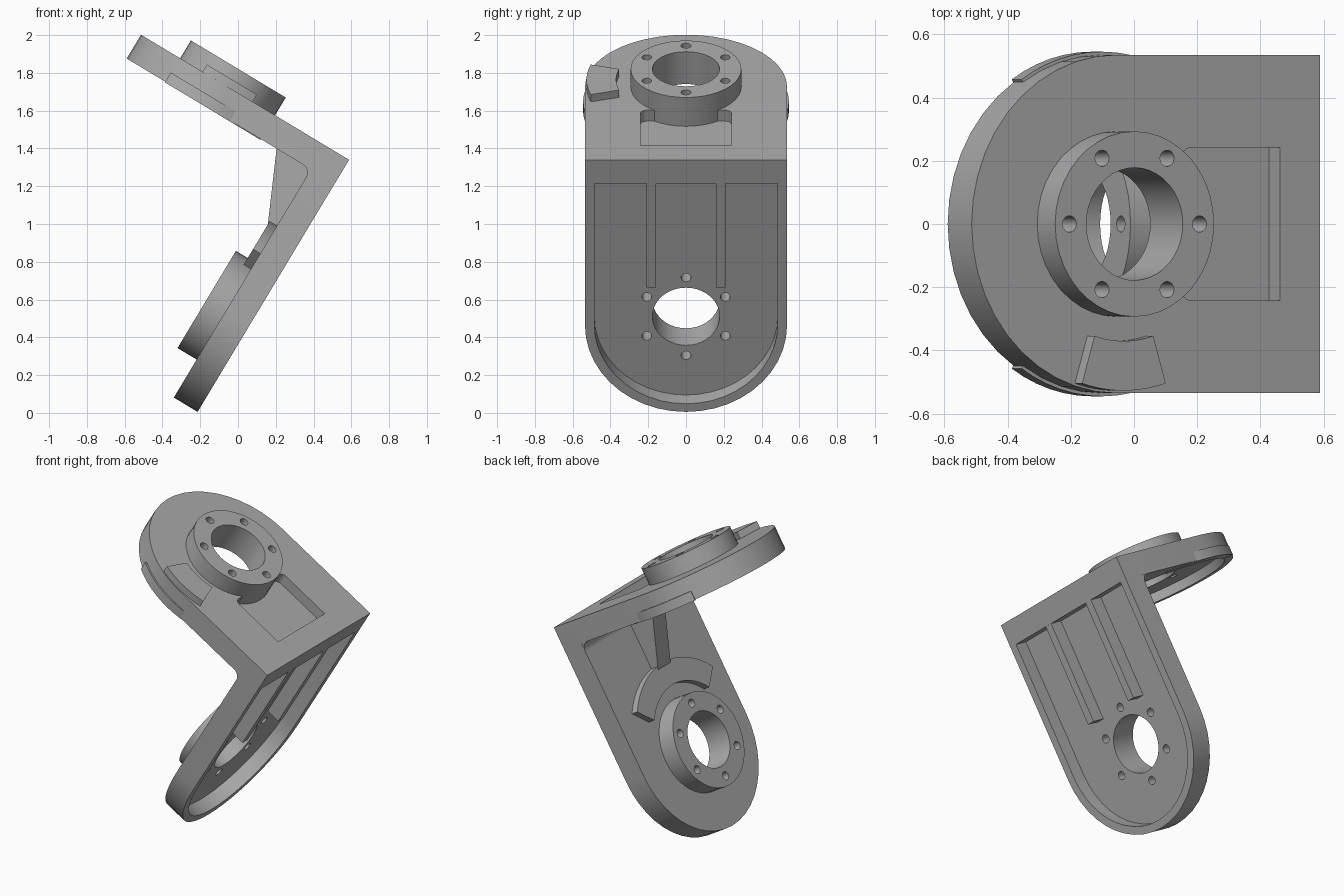
import bpy, bmesh, math
from mathutils import Vector

cube = bpy.data.objects.get("Cube")
if cube:
    bpy.data.objects.remove(cube, do_unlink=True)

# Frame of the bracket: outer corner, and the directions of its two arms
TILT = math.radians(31)
CORNER = Vector((0.588, 0, 1.34))
DOWN = Vector((-math.sin(TILT), 0, -math.cos(TILT)))
BACK = Vector((-math.cos(TILT), 0, math.sin(TILT)))
SIDE = Vector((0, 1, 0))
LOWER = (DOWN, SIDE, BACK)     # outline along the lower arm, depth inwards
UPPER = (BACK, SIDE, DOWN)     # outline along the upper arm, depth inwards
ACROSS = (DOWN, BACK, SIDE)    # outline in the side profile, depth across

THICK, WIDTH = 0.147, 0.535
FLOOR = 0.09
LOW_C, UP_C = 1.022, 0.75      # hub centres along each arm

grey = bpy.data.materials.new("satin grey")
grey.use_nodes = True
grey.diffuse_color = (0.4, 0.4, 0.4, 1)
grey.node_tree.nodes["Principled BSDF"].inputs["Base Color"].default_value = (0.4, 0.4, 0.4, 1)


def arc(c, r, start, end, n):
    """Points on an arc about (c, 0), angles in degrees."""
    angles = [math.radians(start + (end - start) * i / n) for i in range(n + 1)]
    return [(c + r * math.cos(t), r * math.sin(t)) for t in angles]


def circle(c, r, n=40):
    return arc(c, r, 0, 360, n)[:-1]


def sector(c, r0, r1, mid, half, n=12):
    return arc(c, r1, mid - half, mid + half, n) + arc(c, r0, mid + half, mid - half, n)


def corner(p, q, r, start):
    return [(x, y + q) for x, y in arc(p, r, start, start + 90, 5)]


def slot(p0, c, r, fillet=0):
    """Straight start at p0, half-round end about c."""
    end = arc(c, r, -90, 90, 22)
    if not fillet:
        return end + [(p0, r), (p0, -r)]
    k = r - fillet
    return end + corner(p0 + fillet, k, fillet, 90) + corner(p0 + fillet, -k, fillet, 180)


def rounded(p0, p1, half, r):
    k = half - r
    return (corner(p1 - r, k, r, 0) + corner(p0 + r, k, r, 90)
            + corner(p0 + r, -k, r, 180) + corner(p1 - r, -k, r, 270))


def prism(name, outline, lo, hi, axes):
    bm = bmesh.new()
    rings = [[bm.verts.new(CORNER + axes[0] * p + axes[1] * q + axes[2] * d)
              for p, q in outline] for d in (lo, hi)]
    bm.faces.new(rings[0])
    bm.faces.new(rings[1])
    n = len(outline)
    for i in range(n):
        j = (i + 1) % n
        bm.faces.new((rings[0][i], rings[0][j], rings[1][j], rings[1][i]))
    bmesh.ops.recalc_face_normals(bm, faces=bm.faces)
    mesh = bpy.data.meshes.new(name)
    bm.to_mesh(mesh)
    bm.free()
    mesh.materials.append(grey)
    obj = bpy.data.objects.new(name, mesh)
    bpy.context.collection.objects.link(obj)
    return obj


def cut(obj, cutters):
    """Subtract the cutters, bake the result and remove them."""
    for c in cutters:
        mod = obj.modifiers.new("cut", 'BOOLEAN')
        mod.operation, mod.solver, mod.object = 'DIFFERENCE', 'EXACT', c
    graph = bpy.context.evaluated_depsgraph_get()
    baked = bpy.data.meshes.new_from_object(obj.evaluated_get(graph))
    obj.modifiers.clear()
    obj.data = baked
    for c in cutters:
        bpy.data.objects.remove(c, do_unlink=True)


def hub_holes(c, axes):
    """Bore and six bolt holes."""
    holes = [prism("bore_cutter", circle(c, 0.178), -0.5, 0.5, axes)]
    for p, q in circle(c, 0.24, 6):
        outline = [(x, y + q) for x, y in circle(p, 0.026, 14)]
        holes.append(prism("bolt_cutter", outline, -0.5, 0.5, axes))
    return holes


parts = []

# Lower arm with a deep rimmed pocket on its outer face
lower_arm = prism("lower_arm", slot(0, LOW_C, WIDTH), 0, THICK, LOWER)
cut(lower_arm, [prism("pocket_cutter", slot(0.093, LOW_C, 0.485, 0.04), -0.1, FLOOR, LOWER)]
    + hub_holes(LOW_C, LOWER))
lower_hub = prism("lower_hub", circle(LOW_C, 0.3), FLOOR + 0.01, 0.265, LOWER)
cut(lower_hub, hub_holes(LOW_C, LOWER))
parts += [lower_arm, lower_hub]

# Stiffening ribs in the pocket
for name, s in (("left_rib", 1), ("right_rib", -1)):
    rib = [(0.08, s * 0.16), (0.79, s * 0.16), (0.79, s * 0.21), (0.08, s * 0.21)]
    parts.append(prism(name, rib, 0.0005, FLOOR + 0.01, LOWER))

# Upper arm with a corner pocket above and a round recess below
upper_arm = prism("upper_arm", slot(0, UP_C, WIDTH), 0, THICK, UPPER)
cut(upper_arm, [prism("pocket_cutter", rounded(0.03, 0.51, 0.242, 0.035), -0.1, 0.068, UPPER),
                prism("recess_cutter", circle(UP_C, 0.48), FLOOR, 0.3, UPPER)]
    + hub_holes(UP_C, UPPER))
upper_hub = prism("upper_hub", circle(UP_C, 0.293), -0.11, FLOOR - 0.002, UPPER)
cut(upper_hub, hub_holes(UP_C, UPPER))
parts += [upper_arm, upper_hub]

# Stops: wide one on the lower arm, short one on the upper arm
parts.append(prism("lower_stop", sector(LOW_C, 0.385, 0.53, 180, 48, 16), 0.13, 0.192, LOWER))
parts.append(prism("upper_stop", sector(UP_C, 0.37, 0.527, -90, 17), -0.045, 0.02, UPPER))

# Slightly proud pads on the sides of the upper arm
for name, mid in (("left_pad", 90), ("right_pad", -90)):
    parts.append(prism(name, sector(UP_C, 0.482, 0.545, mid, 33), FLOOR, 0.151, UPPER))

# Inner corner fillet and central gusset, drawn in side profile
r = 0.05
t = THICK - 0.005
bend = [(THICK + r - r * math.sin(a), THICK + r - r * math.cos(a))
        for a in (math.pi / 2 * i / 6 for i in range(7))]
parts.append(prism("corner_fillet", [(t, t), (THICK + r, t)] + bend + [(t, THICK + r)],
                   -WIDTH + 0.001, WIDTH - 0.001, ACROSS))
gusset = [(t, t), (0.56, t), (0.52, 0.19), (0.19, 0.34), (t, 0.36)]
parts.append(prism("gusset", gusset, -0.065, 0.065, ACROSS))

# Smooth the round walls, keep the edges sharp
bpy.ops.object.select_all(action='DESELECT')
for obj in parts:
    obj.select_set(True)
bpy.context.view_layer.objects.active = parts[0]
bpy.ops.object.shade_smooth_by_angle(angle=math.radians(30))
